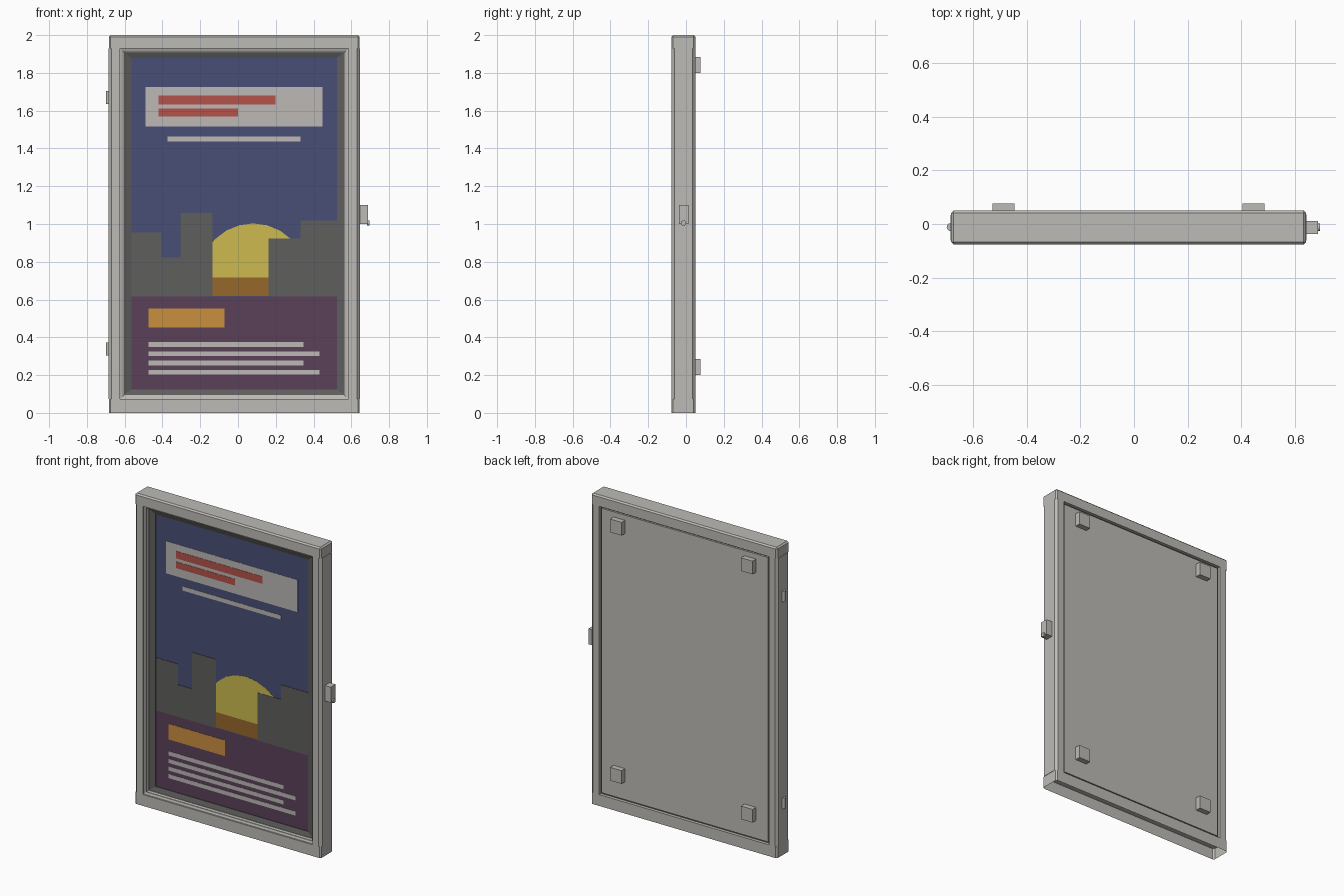
import bpy, bmesh, math

if "Cube" in bpy.data.objects:
    bpy.data.objects.remove(bpy.data.objects["Cube"], do_unlink=True)


def material(name, *rgb):
    lin = [((c / 255 + 0.055) / 1.055) ** 2.4 for c in rgb] + [1.0]
    m = bpy.data.materials.new(name)
    m.use_nodes = True
    m.diffuse_color = lin
    m.node_tree.nodes["Principled BSDF"].inputs["Base Color"].default_value = lin
    return m


METAL = material("warm grey metal", 190, 187, 182)
DARK = material("charcoal", 94, 94, 93)
SKY = material("night blue", 74, 79, 118)
PLUM = material("plum", 91, 64, 89)
PAPER = material("paper white", 188, 185, 181)
RED = material("brick red", 180, 82, 74)
YELLOW = material("sun yellow", 204, 186, 79)
BROWN = material("amber brown", 150, 103, 42)
ORANGE = material("orange", 202, 142, 62)


def add(name, bm, mat):
    bmesh.ops.recalc_face_normals(bm, faces=bm.faces)
    mesh = bpy.data.meshes.new(name)
    bm.to_mesh(mesh)
    bm.free()
    mesh.materials.append(mat)
    ob = bpy.data.objects.new(name, mesh)
    bpy.context.collection.objects.link(ob)
    return ob


def box(name, xs, ys, zs, mat, bevel=0, pick=None, open_bottom=False):
    """Box from ranges; edges whose midpoint passes pick are chamfered."""
    bm = bmesh.new()
    bmesh.ops.create_cube(bm, size=1)
    for v in bm.verts:
        v.co = [r[0] + (c + 0.5) * (r[1] - r[0]) for c, r in zip(v.co, (xs, ys, zs))]
    if bevel:
        edges = [e for e in bm.edges
                 if pick is None or pick((e.verts[0].co + e.verts[1].co) / 2)]
        bmesh.ops.bevel(bm, geom=edges, offset=bevel, segments=1, affect='EDGES')
    if open_bottom:
        bm.normal_update()
        low = [f for f in bm.faces if f.normal.z < -0.9]
        bmesh.ops.delete(bm, geom=low, context='FACES_ONLY')
    return add(name, bm, mat)


def extrude(name, points, ys, mat):
    """Outline in x and z pulled through a range of y."""
    bm = bmesh.new()
    face = bm.faces.new([bm.verts.new((x, ys[0], z)) for x, z in points])
    out = bmesh.ops.extrude_face_region(bm, geom=[face])
    for v in out["geom"]:
        if isinstance(v, bmesh.types.BMVert):
            v.co.y = ys[1]
    return add(name, bm, mat)


def ring(name, xs, zs, w, h, y_out, y_in, y_back, mat):
    """Rectangular surround whose front face slopes from outer to inner edge."""
    loops = []
    bm = bmesh.new()
    for dx, dz, y in ((0, 0, y_back), (0, 0, y_out), (w, h, y_in), (w, h, y_back)):
        a, b, c, d = xs[0] + dx, xs[1] - dx, zs[0] + dz, zs[1] - dz
        loops.append([bm.verts.new((x, y, z)) for x, z in ((a, c), (b, c), (b, d), (a, d))])
    for i in range(4):
        p, q = loops[i], loops[(i + 1) % 4]
        for k in range(4):
            n = (k + 1) % 4
            bm.faces.new((p[k], p[n], q[n], q[k]))
    return add(name, bm, mat)


def rod(name, centre, radius, length, axis, mat, sides=12):
    bpy.ops.mesh.primitive_cylinder_add(
        vertices=sides, radius=radius, depth=length, location=centre,
        rotation=(0, math.pi / 2, 0) if axis == "x" else (0, 0, 0))
    ob = bpy.context.object
    ob.name = name
    ob.data.materials.append(mat)
    bpy.ops.object.shade_smooth_by_angle(angle=math.radians(40))


# Outer casing: capped top, hollow bottom and two side rails
L, R, F, B = -0.685, 0.645, -0.077, 0.05
IL, IR, IB, IT = -0.625, 0.585, 0.073, 1.93
MID_X, MID_Y = (L + R) / 2, (F + B) / 2


def is_corner(m):
    return abs(m.x - MID_X) > 0.5 and abs(m.y - MID_Y) > 0.05


box("top_rail", (L + .002, R - .002), (F, B), (IT, 2), METAL, 0.009,
    lambda m: m.z > 1.99 or is_corner(m))
box("bottom_rail", (L + .002, R - .002), (F, B), (0, IB), METAL, 0.009,
    lambda m: 0.01 < m.z < 0.06 and is_corner(m), True)
box("right_rail", (L, IL), (F, B), (IB, IT), METAL, 0.016,
    lambda m: m.x < L + .01 and abs(m.y - MID_Y) > 0.05)
box("left_rail", (IR, R), (F, B), (IB, IT), METAL, 0.016,
    lambda m: m.x > R - .01 and abs(m.y - MID_Y) > 0.05)

# Stepped inner surround, dark gasket and back panel
ring("door_trim", (IL, IR), (IB, IT), 0.014, 0.014, -0.067, -0.062, 0.025, METAL)
ring("inner_lip", (IL + .014, IR - .014), (IB + .014, IT - .014),
     0.008, 0.008, -0.056, -0.05, 0.025, METAL)
ring("gasket", (IL + .022, IR - .022), (IB + .022, IT - .022),
     0.04, 0.03, -0.045, -0.034, 0.02, DARK)
box("backing_board", (IL, IR), (-0.02, 0.03), (IB, IT), DARK)
box("back_panel", (IL + .012, IR - .012), (0.025, 0.042), (IB + .012, IT - .012), METAL)

# Wall pads, hinges and latch
for side, x in (("right", -0.528), ("left", 0.405)):
    for level, z in (("lower", 0.20), ("upper", 1.80)):
        box(f"wall_pad_{level}_{side}", (x, x + .082), (0.04, 0.077), (z, z + .085), METAL)
for level, z in (("lower", 0.338), ("upper", 1.67)):
    rod(f"hinge_{level}", (L, -0.012, z), 0.015, 0.068, "z", METAL)
box("latch", (R - .01, 0.688), (-0.037, 0.012), (1.0, 1.10), METAL)
rod("latch_key", (0.689, -0.013, 1.005), 0.014, 0.014, "x", METAL)

# Poster sheet and its flat artwork, layered towards the front
PL, PR, PB, PT, HORIZON = -0.565, 0.53, 0.12, 1.89, 0.615
PAGE = -0.03


def plate(name, x0, x1, z0, z1, mat, layer):
    box(name, (x0, x1), (PAGE - 0.0015 * layer, PAGE + 0.002), (z0, z1), mat)


box("poster_sky", (PL, PR), (PAGE, -0.015), (HORIZON, PT), SKY)
box("poster_ground", (PL, PR), (PAGE, -0.015), (PB, HORIZON), PLUM)

arc = [math.pi * i / 12 for i in range(13)]
extrude("sun", [(0.08 + 0.285 * math.cos(a), 0.718 + 0.285 * math.sin(a)) for a in arc],
        (PAGE - 0.0015, PAGE + 0.002), YELLOW)
plate("sun_reflection", -0.14, 0.17, 0.62, 0.718, BROWN, 1)

# Skyline blocks either side of the sun
for i, (x0, x1, top) in enumerate([(PL, -0.405, 0.955), (-0.405, -0.305, 0.822),
                                   (-0.305, -0.135, 1.058), (0.161, 0.33, 0.923),
                                   (0.33, PR, 1.018)]):
    plate(f"building_{i + 1}", x0, x1, HORIZON, top, DARK, 2)

# Headline panel, plain bars and button
plate("headline_panel", -0.49, 0.447, 1.517, 1.724, PAPER, 1)
plate("headline_bar_upper", -0.42, 0.198, 1.633, 1.68, RED, 2)
plate("headline_bar_lower", -0.42, 0.0, 1.57, 1.612, RED, 2)
plate("subtitle_bar", -0.373, 0.33, 1.437, 1.464, PAPER, 1)
plate("button", -0.474, -0.071, 0.451, 0.552, ORANGE, 1)
for i in range(4):
    z = 0.202 + 0.049 * i
    plate(f"detail_bar_{i + 1}", -0.474, 0.347 if i % 2 else 0.431, z, z + .026, PAPER, 1)
